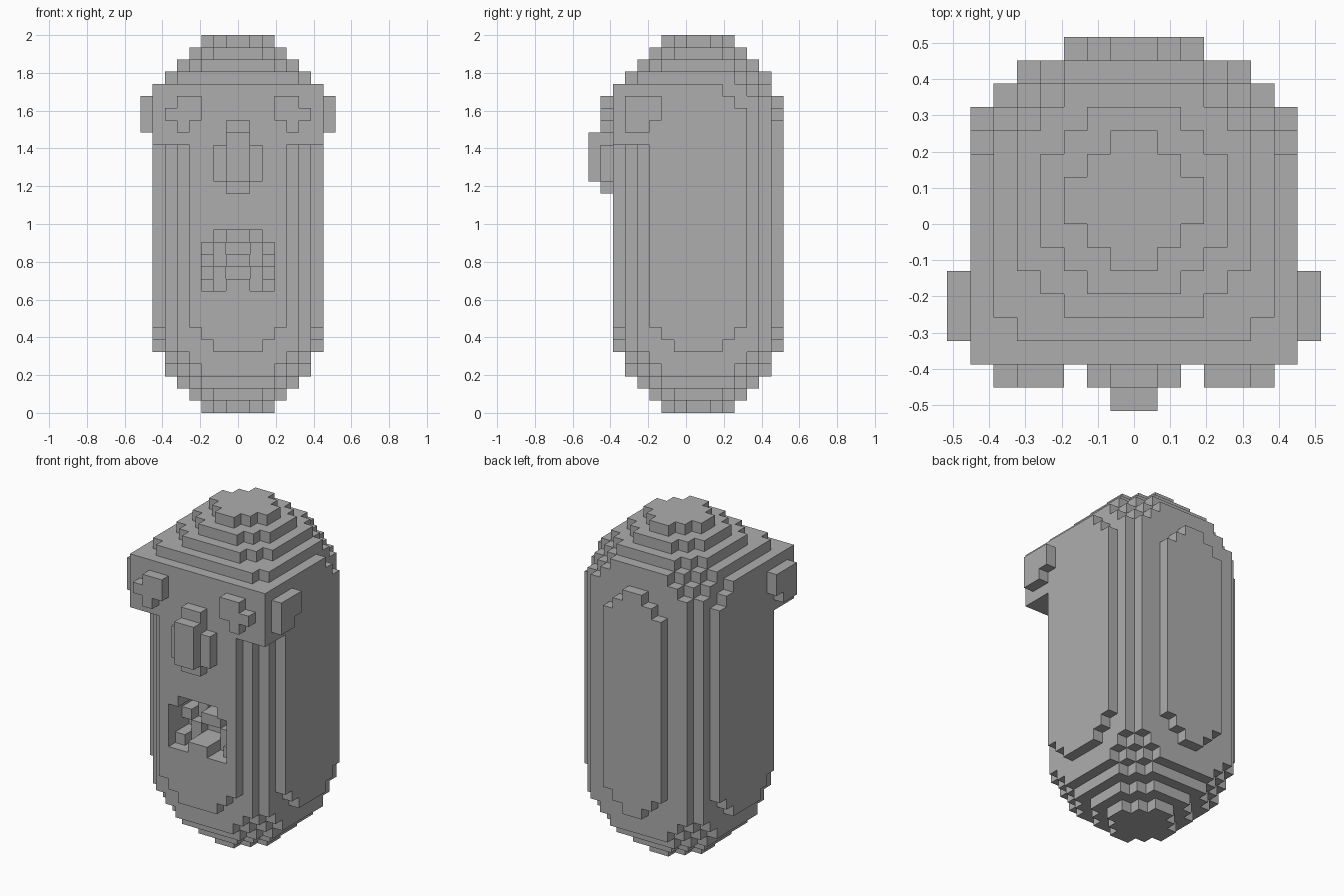
import bpy, bmesh
from mathutils import Vector

cube = bpy.data.objects.get("Cube")
if cube:
    bpy.data.objects.remove(cube, do_unlink=True)

U = 2 / 31          # edge of one block
HEIGHT = 31

grey = bpy.data.materials.new("stone grey")
grey.use_nodes = True
grey.diffuse_color = (0.42, 0.42, 0.42, 1)
grey.node_tree.nodes["Principled BSDF"].inputs["Base Color"].default_value = (0.42, 0.42, 0.42, 1)


def box(x0, x1, y0, y1, z0, z1):
    """Set of blocks filling a range (upper ends excluded)."""
    return {(x, y, z) for x in range(x0, x1) for y in range(y0, y1) for z in range(z0, z1)}


def mirrored(cells):
    return cells | {(-1 - x, y, z) for x, y, z in cells}


def build(name, cells):
    """Skin a set of blocks with its outer faces and merge the flat ones."""
    bm = bmesh.new()
    for c in cells:
        for axis in range(3):
            for side in (0, 1):
                n = list(c)
                n[axis] += 2 * side - 1
                if tuple(n) in cells:
                    continue
                a, b = (axis + 1) % 3, (axis + 2) % 3
                corners = []
                for da, db in ((0, 0), (1, 0), (1, 1), (0, 1)):
                    p = Vector(c)
                    p[axis] += side
                    p[a] += da
                    p[b] += db
                    corners.append(bm.verts.new(p * U))
                bm.faces.new(corners if side else corners[::-1])
    bmesh.ops.remove_doubles(bm, verts=bm.verts, dist=U / 100)
    bmesh.ops.dissolve_limit(bm, angle_limit=0.01, verts=bm.verts, edges=bm.edges)
    mesh = bpy.data.meshes.new(name)
    bm.to_mesh(mesh)
    bm.free()
    mesh.materials.append(grey)
    bpy.context.collection.objects.link(bpy.data.objects.new(name, mesh))


# Body: half widths for each step away from the middle, per layer from the end
END = [
    [3, 2, 1],
    [4, 4, 3, 2],
    [5, 5, 5, 4, 3],
    [6, 6, 6, 5, 4, 3],
    [6, 6, 6, 6, 5, 4],
    [7, 7, 6, 6, 6, 5, 2],
    [7, 7, 7, 6, 6, 5, 3],
    [7, 7, 7, 7, 6, 5, 4],
]


def row_half_width(z, step, front):
    top = z > HEIGHT // 2
    level = min(HEIGHT - 1 - z if top else z, 7)
    row = list(END[level])
    if not front and len(row) == 7:
        row[6] -= 1                      # the back face is narrower
    if top and 4 <= level <= 6:          # sides rise one layer higher at the top
        for s in range(8 - level if level > 4 else 2):
            row[s] = 7
        if level == 6:
            row[3] = 7
    if top and level == 5:
        row[2], row[6] = 7, 1
    if front and 22 <= z <= 26:          # square brow
        row = [7] * 7
    if front and z == 27:
        row = [6] * 5 + [5]
    return row[step] if step < len(row) else 0


body = set()
for z in range(HEIGHT):
    for y in range(-6, 8):
        front = y < 1
        step = -y if front else y - 1
        w = row_half_width(z, step, front)
        body |= box(-w, w, y, y + 1, z, z + 1)

# Mouth: stepped hollow cut into the front
for z in range(10, 15):
    half = 2 if z == 14 else 3
    for x in range(-half, half):
        if z == 10 and x in (-1, 0):
            continue
        column = x if x >= 0 else -1 - x
        depth = 1 + (z - 9) // 2 + (column + z) % 2
        body -= box(x, x + 1, -6, -6 + depth, z, z + 1)
build("body", body)

# Face parts
eye = box(3, 5, -7, -6, 25, 26) | box(3, 6, -7, -6, 24, 25) | box(4, 5, -7, -6, 23, 24)
build("left_eye", eye)
build("right_eye", mirrored(eye) - eye)

ear = box(7, 8, -5, -2, 24, 26) | box(7, 8, -5, -3, 23, 24)
build("left_ear", ear)
build("right_ear", mirrored(ear) - ear)

nose = box(0, 1, -7, -6, 18, 24) | box(0, 2, -7, -6, 19, 22) | box(0, 1, -8, -7, 19, 23)
build("nose", mirrored(nose))
